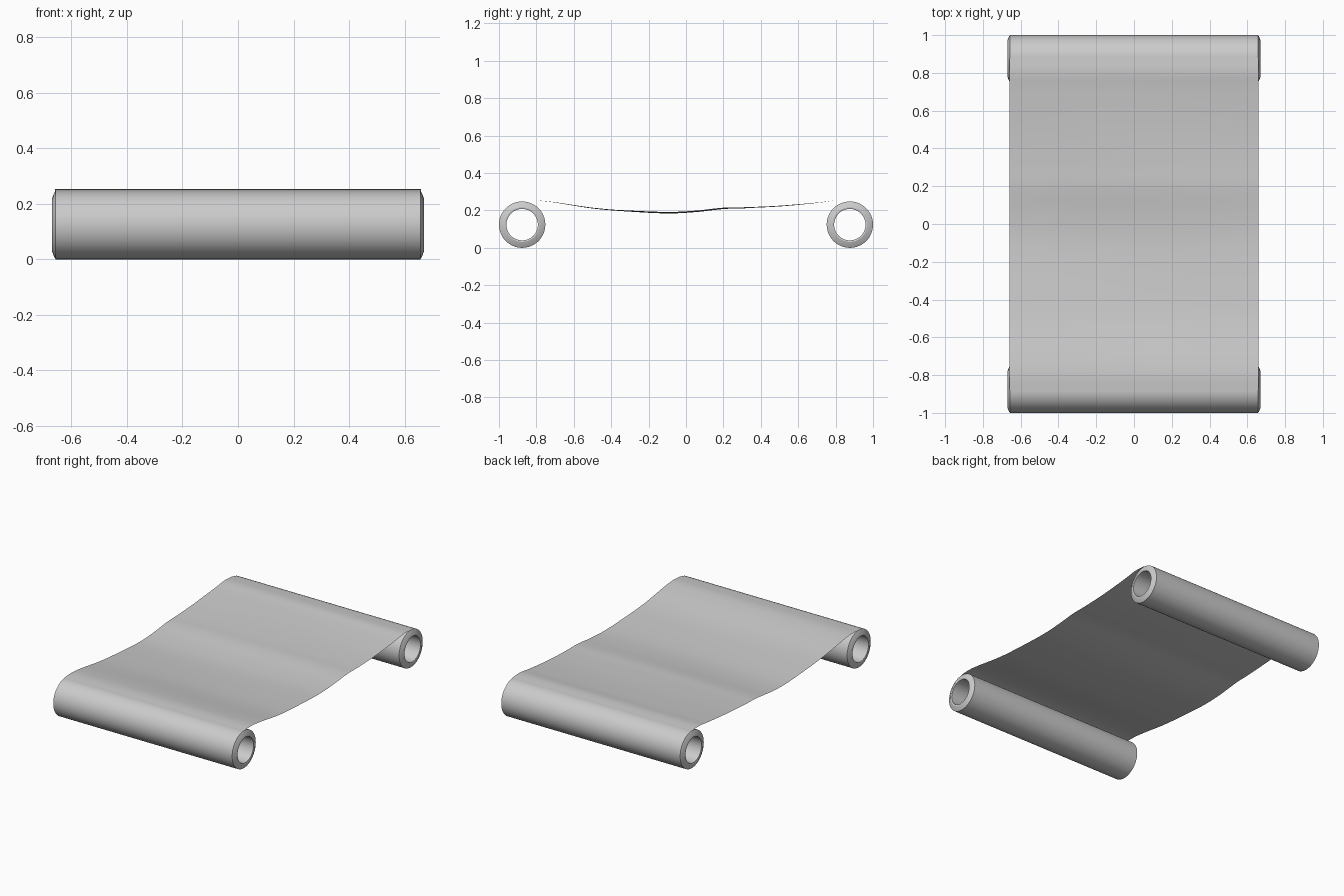
import bpy, bmesh, math

if "Cube" in bpy.data.objects:
    bpy.data.objects.remove(bpy.data.objects["Cube"])

SEGS = 48
HALF_W = 0.66


def finish(name, bm, angle=30):
    me = bpy.data.meshes.new(name)
    bm.to_mesh(me)
    bm.free()
    ob = bpy.data.objects.new(name, me)
    bpy.context.collection.objects.link(ob)
    bpy.context.view_layer.objects.active = ob
    ob.select_set(True)
    bpy.ops.object.shade_smooth_by_angle(angle=math.radians(angle))
    ob.select_set(False)
    return ob


def roll(name, y):
    # closed wall profile (x, radius) revolved around the x axis
    half = [(0.657, 0.124), (0.664, 0.112), (0.671, 0.092), (0.669, 0.084)]
    profile = half + [(-x, r) for x, r in reversed(half)]
    bm = bmesh.new()
    rings = []
    for i in range(SEGS):
        a = 2 * math.pi * i / SEGS
        rings.append([bm.verts.new((x, y + r * math.cos(a), 0.124 + r * math.sin(a)))
                      for x, r in profile])
    n = len(profile)
    for i in range(SEGS):
        p, q = rings[i], rings[(i + 1) % SEGS]
        for j in range(n):
            k = (j + 1) % n
            bm.faces.new((p[j], p[k], q[k], q[j]))
    bmesh.ops.recalc_face_normals(bm, faces=bm.faces)
    return finish(name, bm)


def spline(pts, t):
    # Catmull-Rom interpolation through the sag profile
    i = min(int(t), len(pts) - 2)
    f = t - i
    p0, p1 = pts[max(i - 1, 0)], pts[i]
    p2, p3 = pts[i + 1], pts[min(i + 2, len(pts) - 1)]
    return [0.5 * (2 * b + (c - a) * f + (2 * a - 5 * b + 4 * c - d) * f * f
                   + (3 * b - a - 3 * c + d) * f ** 3)
            for a, b, c, d in zip(p0, p1, p2, p3)]


# Rolled ends
roll("front_roll", -0.876)
roll("back_roll", 0.876)

# Sagging sheet with faint ripples across its width
SAG = [(-0.88, 0.249), (-0.80, 0.253), (-0.70, 0.243), (-0.50, 0.213),
       (-0.30, 0.197), (-0.10, 0.188), (0.05, 0.195), (0.20, 0.211),
       (0.32, 0.214), (0.50, 0.223), (0.70, 0.241), (0.80, 0.253), (0.88, 0.249)]
bm = bmesh.new()
rows = []
ROWS, COLS = 72, 16
for i in range(ROWS + 1):
    y, z = spline(SAG, i / ROWS * (len(SAG) - 1))
    fade = max(0.0, 1 - (y / 0.8) ** 2)
    row = []
    for j in range(COLS + 1):
        x = -HALF_W + 2 * HALF_W * j / COLS
        row.append(bm.verts.new((x, y, z + 0.004 * fade * math.sin(3 * x + 4 * y))))
    rows.append(row)
for a, b in zip(rows, rows[1:]):
    for j in range(COLS):
        bm.faces.new((a[j], a[j + 1], b[j + 1], b[j]))
finish("sheet", bm)
